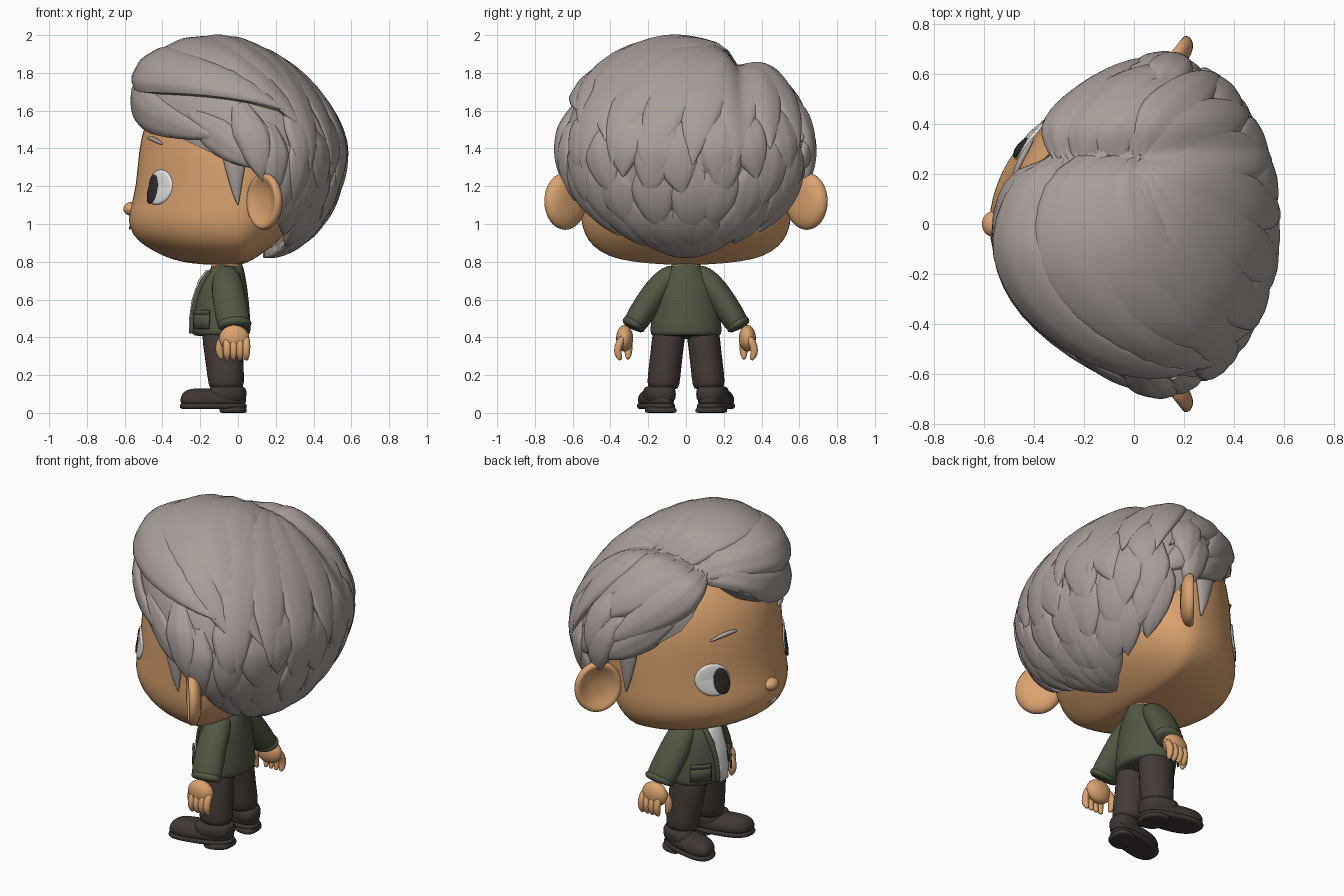
import bpy, math, random
from mathutils import Vector

random.seed(4)
cube = bpy.data.objects.get("Cube")
if cube:
    bpy.data.objects.remove(cube)


def material(name, colour):
    m = bpy.data.materials.new(name)
    m.use_nodes = True
    m.diffuse_color = (*colour, 1)
    m.node_tree.nodes["Principled BSDF"].inputs["Base Color"].default_value = (*colour, 1)
    return m


SKIN = material("warm skin", (.7, .365, .16))
HAIR = material("grey hair", (.395, .345, .327))
GREEN = material("green jacket", (.083, .095, .058))
BROWN = material("dark brown trousers", (.057, .043, .037))
SHOE = material("dark shoe leather", (.05, .039, .035))
WHITE = material("white", (.77, .77, .76))
DARK = material("dark pupil", (.03, .027, .025))


def build(name, verts, faces, mat, subdiv=0, sharp=None):
    me = bpy.data.meshes.new(name)
    me.from_pydata([tuple(v) for v in verts], [], faces)
    me.materials.append(mat)
    for p in me.polygons:
        p.use_smooth = True
    if sharp:
        me.set_sharp_from_angle(angle=sharp)
    ob = bpy.data.objects.new(name, me)
    bpy.context.scene.collection.objects.link(ob)
    if subdiv:
        ob.modifiers.new("smooth", 'SUBSURF').levels = subdiv
        ob.modifiers["smooth"].render_levels = subdiv
    return ob


def loft(name, rings, mat, subdiv=1, caps=True, sharp=None):
    n = len(rings[0])
    verts = [v for r in rings for v in r]
    faces = [(i*n + j, i*n + (j+1) % n, (i+1)*n + (j+1) % n, (i+1)*n + j)
             for i in range(len(rings) - 1) for j in range(n)]
    if caps:
        for base, ring in ((0, rings[0]), (len(verts) - n, rings[-1])):
            c = len(verts)
            verts.append(sum((Vector(v) for v in ring), Vector()) / n)
            for j in range(n):
                a, b = base + j, base + (j+1) % n
                faces.append((c, b, a) if base == 0 else (c, a, b))
    return build(name, verts, faces, mat, subdiv, sharp)


def tube(name, points, radii, mat, n=12):
    """Swept tube; each radius is (along x, across)."""
    pts = [Vector(p) for p in points]
    rings = []
    for i, p in enumerate(pts):
        t = (pts[min(i+1, len(pts)-1)] - pts[max(i-1, 0)]).normalized()
        u = Vector((1, 0, 0)) if abs(t.x) < .8 else Vector((0, 1, 0))
        v = t.cross(u).normalized()
        u = v.cross(t)
        rings.append([p + u*radii[i][0]*math.cos(k*math.tau/n) + v*radii[i][1]*math.sin(k*math.tau/n)
                      for k in range(n)])
    return loft(name, rings, mat)


def ellipsoid(name, loc, radii, mat):
    bpy.ops.mesh.primitive_uv_sphere_add(segments=24, ring_count=14, location=loc)
    ob = bpy.context.object
    ob.name, ob.scale = name, radii
    ob.data.materials.append(mat)
    bpy.ops.object.shade_smooth()


def section(table, z, a, xc, grow=0):
    """Point on a stacked-oval form, slightly pointed in front; angle 0 is the face side."""
    lo = max([r for r in table if r[0] <= z], default=table[0])
    hi = min([r for r in table if r[0] >= z], default=table[-1])
    t = (z - lo[0]) / (hi[0] - lo[0]) if hi != lo else 0
    xf, xb, hy = (lo[k] + (hi[k] - lo[k])*t for k in (1, 2, 3))
    c, s = math.cos(a), math.sin(a)
    if c > 0:
        f = (c**1.85 + abs(s)**1.85)**(-1/1.85)
        c, s = c*f, s*f
    return Vector((xc - c*((xc - xf) if c > 0 else (xb - xc)) - grow*c, (hy + grow)*s, z))


def stack(name, table, mat, xc, n=32):
    return loft(name, [[section(table, r[0], -k*math.tau/n, xc) for k in range(n)] for r in table], mat)


def patch(name, table, xc, zs, edges, mat, grow):
    rows = [[section(table, z, a + (b-a)*k/8, xc, grow) for k in range(9)] for z, (a, b) in zip(zs, edges)]
    faces = [(i*9+j, i*9+j+1, i*9+j+10, i*9+j+9) for i in range(len(zs)-1) for j in range(8)]
    ob = build(name, [v for r in rows for v in r], faces, mat)
    ob.modifiers.new("thickness", 'SOLIDIFY').thickness = .009


def eye_disc(name, angle, z, wide, high, grow, mat):
    """Oval wrapped on the face with a slight bulge."""
    rings = []
    for r, g in ((1, -.012), (1, 0), (.85, .004), (.5, .007), (.15, .008)):
        rings.append([section(HEAD, z + high*r*math.sin(-k*math.tau/28),
                              angle + wide*r*math.cos(k*math.tau/28), 0, grow + g) for k in range(28)])
    loft(name, rings, mat, 0)


# Head and neck: height, front, back, half width
HEAD = [(.785, -.2, .02, .12), (.8, -.31, .06, .3), (.83, -.4, .11, .42), (.88, -.495, .18, .495),
        (.94, -.565, .25, .54), (1.02, -.588, .31, .56), (1.08, -.575, .33, .563), (1.2, -.542, .37, .563),
        (1.4, -.53, .42, .568), (1.55, -.495, .4, .535), (1.7, -.4, .35, .46), (1.8, -.22, .25, .3), (1.83, -.08, .1, .1)]
stack("head", HEAD, SKIN, 0)
tube("neck", [(-.06, 0, .7), (-.06, 0, .84)], [(.09, .085)]*2, SKIN)
ellipsoid("nose", (-.565, 0, 1.08), (.042, .05, .036), SKIN)
smile = [section(HEAD, .975 + .012*abs(k/3)**2, k*.024, 0, -.002) for k in range(-3, 4)]
tube("mouth", smile, [(.005, .006)]*7, WHITE, 8)

for side, tag in ((1, "a"), (-1, "b")):
    # Eyes and brows
    eye_disc("eye_" + tag, side*.67, 1.195, .185, .093, .003, WHITE)
    eye_disc("pupil_" + tag, side*.585, 1.185, .088, .076, .009, DARK)
    brow = [section(HEAD, 1.455 - .002*k*k, side*(.37 + k*.075), 0, .003) for k in range(5)]
    tube("eyebrow_" + tag, brow, [(.008, .008), (.014, .014), (.014, .014), (.012, .012), (.006, .006)], HAIR, 8)

    # Ears: dished discs turned forward
    centre = Vector((.145, side*.635, 1.12))
    u, n = Vector((.62, side*.78, 0)), Vector((-.78, side*.62, 0))
    dish = [(.15, -.045), (.65, -.042), (.93, -.018), (1, .008), (.93, .03), (.8, .03), (.62, .012), (.3, .0), (.1, .0)]
    loft("ear_" + tag, [[centre + n*h + u*.14*r*math.cos(side*k*math.tau/20)
                         + Vector((0, 0, .157*r*math.sin(side*k*math.tau/20))) for k in range(20)]
                        for r, h in dish], SKIN)

    # Sleeves, cuffs and hands
    tube("sleeve_" + tag, [(-.06, side*.05, .755), (-.06, side*.12, .695), (-.045, side*.2, .585),
                           (-.02, side*.275, .465), (-.02, side*.28, .45)],
         [(.06, .05), (.085, .072), (.09, .072), (.093, .068), (.075, .05)], GREEN, 16)
    tube("cuff_" + tag, [(-.02, side*.264, .486), (-.018, side*.276, .468), (-.016, side*.286, .448)],
         [(.085, .06), (.095, .069), (.086, .06)], GREEN, 16)
    ellipsoid("palm_" + tag, (-.02, side*.325, .395), (.08, .045, .07), SKIN)
    for f in range(4):
        x = -.058 + f*.034
        tube(f"finger_{f}_{tag}", [(x, side*.335, .4), (x, side*.362, .35), (x, side*.362, .31), (x, side*.345, .28)],
             [(.022, .022), (.024, .024), (.022, .022), (.012, .012)], SKIN, 8)
    tube("thumb_" + tag, [(-.06, side*.31, .41), (-.1, side*.305, .37), (-.1, side*.305, .32), (-.085, side*.308, .285)],
         [(.025, .025), (.026, .026), (.024, .024), (.012, .012)], SKIN, 8)

    # Trouser legs
    tube("trouser_leg_" + tag, [(-.085, side*.085, .46), (-.08, side*.095, .38), (-.07, side*.11, .25),
                                (-.06, side*.122, .14), (-.06, side*.122, .125)],
         [(.112, .09), (.11, .088), (.1, .087), (.098, .09), (.08, .07)], BROWN, 16)

    # Shoes turned outward: rounded upper, sole and heel
    def outline(z, grow, start=0, end=.365, side=side):
        mid, half = (start + end)/2, (end - start)/2
        pts = []
        for k in range(24):
            a = -side*k*math.tau/24
            c, s = math.cos(a), math.sin(a)
            d = mid + (half + grow)*math.copysign(abs(c)**.75, c)
            w = (.08 + .04*d + grow)*math.copysign(abs(s)**.75, s)
            pts.append(Vector((.048 - d*.98, side*(.117 + d*.21) + w, z)))
        return pts
    loft("shoe_sole_" + tag, [outline(z, g) for z, g in ((.02, -.02), (.022, 0), (.045, .002), (.055, -.012))], SHOE)
    loft("shoe_heel_" + tag, [outline(z, g, 0, .15) for z, g in ((0, -.006), (.004, 0), (.035, 0))], SHOE)
    loft("shoe_toe_" + tag, [outline(z, g) for z, g in ((.04, -.01), (.06, -.002), (.09, -.006), (.115, -.025), (.13, -.06))], SHOE)
    loft("shoe_collar_" + tag, [outline(z, g, 0, .21) for z, g in ((.05, -.008), (.1, 0), (.135, -.006), (.142, -.03))], SHOE)

# Trouser seat, jacket, shirt, lapels and pockets
tube("trouser_seat", [(-.085, 0, .5), (-.085, 0, .39)], [(.11, .16), (.1, .13)], BROWN, 20)
JACKET = [(.405, -.22, .045, .17), (.415, -.245, .065, .19), (.45, -.248, .068, .19), (.55, -.24, .062, .178),
          (.65, -.22, .052, .168), (.72, -.185, .04, .14), (.77, -.14, .03, .09), (.8, -.12, .02, .06)]
stack("jacket", JACKET, GREEN, -.08)
levels = [.42, .5, .6, .7, .75]
spread = [.2, .2, .25, .35, .5]
patch("shirt", JACKET, -.08, levels, [(-s, s) for s in spread], WHITE, .006)
for side in (1, -1):
    edge = [section(JACKET, z, side*s*1.1, -.08, .004) for z, s in zip(levels, spread)]
    tube("lapel", edge, [(.012, .012), (.014, .014), (.016, .02), (.018, .026), (.012, .012)], GREEN, 8)
    ends = sorted((side*.5, side*1.15))
    patch("pocket", JACKET, -.08, [.445, .49, .53], [ends]*3, GREEN, .008)
    patch("pocket_flap", JACKET, -.08, [.52, .545], [ends]*2, GREEN, .012)


# Hair: a sheared ellipsoid form, fuller at the fringe, with a groove along the parting
def shell(q, s):
    q = q.normalized()
    v = q*s*(1 - .12*math.exp(-((q.y - .45)/.09)**2)*max(0, q.z))
    v.y *= 1 - .3*(min(0, q.x)*q.y)**2
    x = .1 + v.x*(.48 if v.x > 0 else .63) - .2*max(0, v.z)**1.4 + .11*min(0, v.x)*max(0, v.z)
    return Vector((x, v.y*.685, 1.38 + v.z*(.605 if v.z > 0 else .592)))


def aim(az, el):
    az, el = math.radians(az), math.radians(el)
    return Vector((math.cos(az)*math.cos(el), math.sin(az)*math.cos(el), math.sin(el)))


LINE = [(-180, 20), (-140, 12), (-110, -2), (-85, -9), (-65, -40), (-42, -56), (-20, -73), (0, -84), (20, -73),
        (42, -56), (65, -40), (85, -9), (110, -2), (130, 14), (140, 48), (150, 42), (165, 28), (180, 20)]


def hairline(az):
    for (a, e), (b, f) in zip(LINE, LINE[1:]):
        if a <= az <= b:
            return e + (f - e)*(az - a)/(b - a)


rows = [[shell(aim(az, 89 + (hairline(az) - 89)*k/24), .95) for az in range(-180, 180, 4)] for k in range(25)]
rows += [[shell(aim(az, hairline(az) - 1), s) for az in range(-180, 180, 4)] for s in (.88, .6)]
loft("hair_base", [r[::-1] for r in rows], HAIR, 0, False, 1.0)


def lock(start, bend, tip, width, lift=.0, thick=.05):
    a, c, b = Vector(start), Vector(bend), Vector(tip)
    rings = []
    for i in range(17):
        t = i/16
        q = (a*(1-t)**2 + c*2*t*(1-t) + b*t*t).normalized()
        lat = q.cross((c - a)*(1-t) + (b - c)*t).normalized()
        w = width*min(1, .45 + 1.4*t)*(1 - t**3) + .004
        up = .94 + lift*min(1, t*3) - .03*(1 - t)**3
        ring = []
        for k in range(13):
            s = k/6 - 1
            h = thick*math.sqrt(max(0, 1 - s*s))*(1 - .7*t**4) + .004*math.cos(s*9)*(1 - t)
            ring.append(shell(q + lat*w*s, up + h))
        ring += [shell(q + lat*w*s, .87) for s in (.85, -.85)]
        rings.append(ring[::-1])
    loft("hair_lock", rings, HAIR, 0, True, .8)


# Shingled rows of locks over the back and sides
for el, count, span, lift in ((-86, 5, 24, -.01), (-64, 9, 62, .0), (-46, 9, 72, .01),
                              (-28, 9, 80, .025), (-12, 8, 82, .035)):
    for k in range(count):
        az = -span + 2*span*(k + random.uniform(-.2, .2))/(count - 1)
        end = max(el + random.uniform(-5, 5), hairline(az) - 8)
        lean = random.uniform(-6, 10)
        lock(aim(az - lean, end + 42), aim(az - lean/2, end + 20), aim(az, end), .2, lift)

# Long locks fanning from the crown and sweeping from the parting
FRONT, CROWN = Vector((-.46, .44, .77)), Vector((.15, .44, .88))
for k in range(7):
    az = -50 + 19*k
    lock(CROWN, aim(az, 45), aim(az - 4, -6 + random.uniform(-8, 10)), .24, .05)
for t, bend, tip, width, lift in (
        (0, (-1.3, -.3, .4), (-.25, -.95, .12), .27, .02), (.9, (.1, -.4, 1.1), (.85, -.4, .05), .27, .05),
        (.65, (-.1, -.5, 1.2), (.75, -.6, .1), .3, .055), (.4, (-.45, -.5, 1.2), (.6, -.75, .12), .32, .055),
        (.05, (-1, -.5, .8), (.41, -.82, .36), .34, .065), (.9, (.3, .8, .9), (.8, .55, .15), .24, .02),
        (.6, (0, 1, .9), (.6, .75, .15), .25, .015), (.3, (-.3, 1.1, .8), (.35, .9, .1), .26, .015),
        (0, (-.55, 1, .55), (-.05, .98, .05), .25, .02)):
    lock(FRONT.lerp(CROWN, t), bend, tip, width, lift)

# Temple locks and sideburns
for side in (1, -1):
    lock((-.5, side*.8, .35), (-.3, side*.95, .12), (.05, side, -.16), .2, .0)
    lock((-.15, side*.95, .3), (.1, side, .1), (.4, side*.9, -.18), .2, .01)
    tube("sideburn", [(-.02, side*.58, 1.4), (-.015, side*.58, 1.28), (-.01, side*.575, 1.18), (.0, side*.57, 1.1)],
         [(.08, .03), (.05, .026), (.028, .018), (.004, .004)], HAIR)
